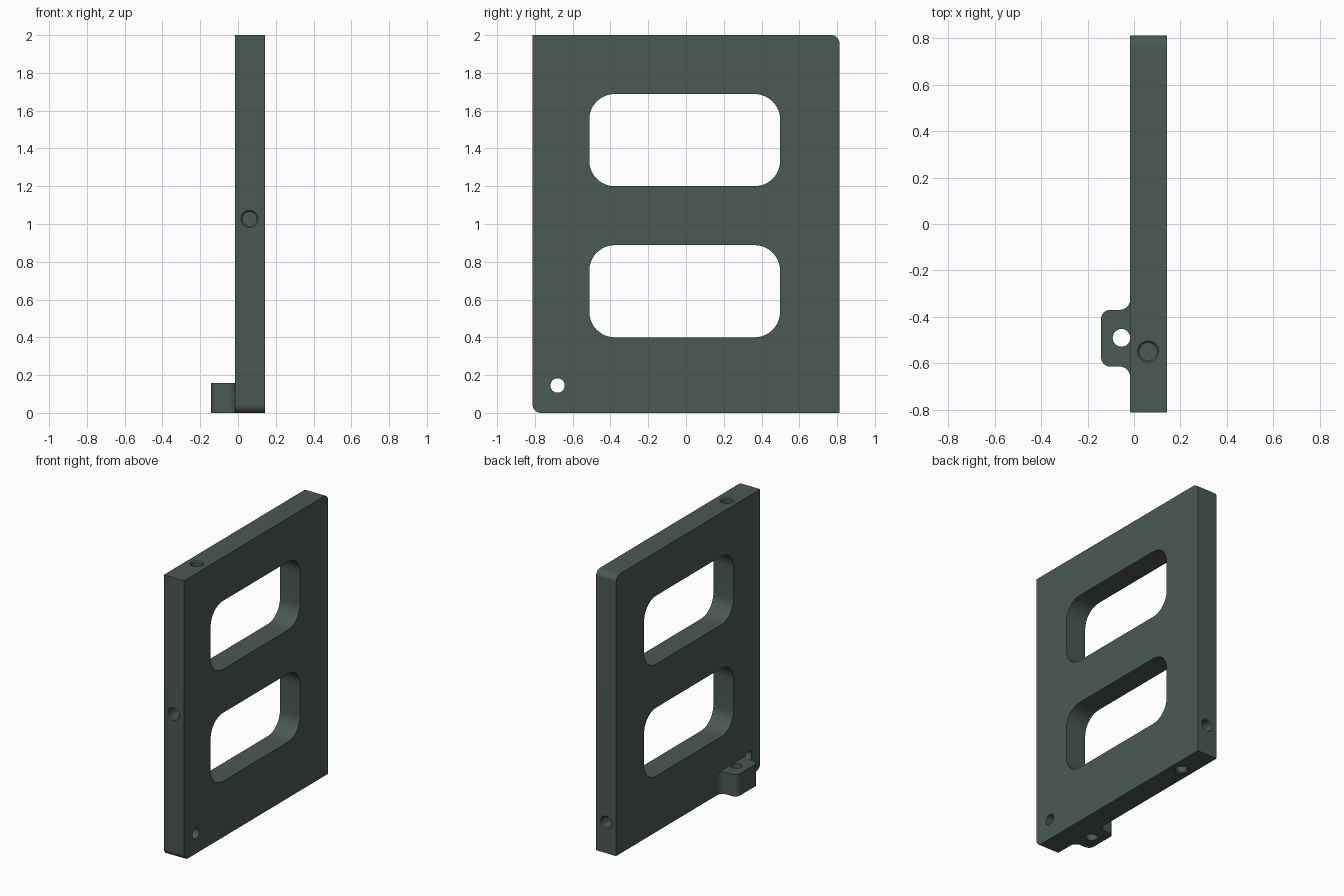
import bpy, bmesh, math
from mathutils import Vector, Matrix

if "Cube" in bpy.data.objects:
    bpy.data.objects.remove(bpy.data.objects["Cube"])

X0, X1 = -0.017, 0.142      # plate thickness range
Y = 0.813                   # plate half depth
XC = 0.061                  # centre of the edge holes


def rounded(corners, steps=12):
    """Outline from (u, v, radius) corners; arcs replace corners with radius > 0."""
    out = []
    n = len(corners)
    for i, (u, v, r) in enumerate(corners):
        p = Vector((u, v))
        if r == 0:
            out.append(p)
            continue
        a = (Vector(corners[i - 1][:2]) - p).normalized()
        b = (Vector(corners[(i + 1) % n][:2]) - p).normalized()
        half = a.angle(b) / 2
        centre = p + (a + b).normalized() * (r / math.sin(half))
        start = p + a * (r / math.tan(half)) - centre
        sweep = start.angle_signed(p + b * (r / math.tan(half)) - centre)
        for k in range(steps + 1):
            t = -sweep * k / steps
            c, s = math.cos(t), math.sin(t)
            out.append(centre + Vector((start.x * c - start.y * s, start.x * s + start.y * c)))
    return out


def make_object(name, bm):
    bmesh.ops.recalc_face_normals(bm, faces=bm.faces)
    me = bpy.data.meshes.new(name)
    bm.to_mesh(me)
    bm.free()
    ob = bpy.data.objects.new(name, me)
    bpy.context.collection.objects.link(ob)
    return ob


def prism(name, outline, axis, lo, hi):
    """Extrude an outline along x (outline is y, z) or z (outline is x, y)."""
    bm = bmesh.new()
    place = (lambda p: (lo, p.x, p.y)) if axis == 'X' else (lambda p: (p.x, p.y, lo))
    face = bm.faces.new([bm.verts.new(place(p)) for p in outline])
    ext = bmesh.ops.extrude_face_region(bm, geom=[face])
    move = Vector((hi - lo, 0, 0)) if axis == 'X' else Vector((0, 0, hi - lo))
    bmesh.ops.translate(bm, vec=move, verts=[g for g in ext['geom'] if isinstance(g, bmesh.types.BMVert)])
    return make_object(name, bm)


def hole(at, inward, rings, seg=32):
    """Round cutter from (depth, radius) rings, running inward from a point."""
    rot = Vector((0, 0, 1)).rotation_difference(Vector(inward)).to_matrix().to_4x4()
    mat = Matrix.Translation(at) @ rot
    bm = bmesh.new()
    loops = [[bm.verts.new(mat @ Vector((r * math.cos(math.tau * i / seg), r * math.sin(math.tau * i / seg), d)))
              for i in range(seg)] for d, r in rings]
    for a, b in zip(loops, loops[1:]):
        for i in range(seg):
            j = (i + 1) % seg
            bm.faces.new((a[i], a[j], b[j], b[i]))
    bm.faces.new(loops[0])
    bm.faces.new(loops[-1])
    return make_object("hole_cutter", bm)


def combine(target, other, operation):
    mod = target.modifiers.new("bool", 'BOOLEAN')
    mod.operation, mod.object, mod.solver = operation, other, 'EXACT'
    bpy.context.view_layer.objects.active = target
    bpy.ops.object.modifier_apply(modifier=mod.name)
    bpy.data.objects.remove(other)


# Plate with two opposite rounded corners
plate = prism("side_plate", rounded([(-Y, 0, 0.045), (Y, 0, 0), (Y, 2, 0.045), (-Y, 2, 0)]), 'X', X0, X1)

# Mounting tab with filleted root
xr = X0 + 0.0005
tab = prism("mounting_tab", rounded([
    (0.03, -0.70, 0), (xr, -0.70, 0), (xr, -0.615, 0.045), (-0.142, -0.615, 0.04),
    (-0.142, -0.37, 0.04), (xr, -0.37, 0.045), (xr, -0.285, 0), (0.03, -0.285, 0)]), 'Z', 0, 0.157)
combine(plate, tab, 'UNION')

# Two rounded windows
for z in (0.40, 1.20):
    box = [(-0.512, z), (0.498, z), (0.498, z + 0.488), (-0.512, z + 0.488)]
    combine(plate, prism("window_cutter", rounded([(*p, 0.135) for p in box]), 'X', -0.3, 0.3), 'DIFFERENCE')

# Through holes: cross hole in the plate, vertical hole in the tab
for at, d in (((-0.3, -0.68, 0.145), (1, 0, 0)), ((-0.054, -0.491, -0.1), (0, 0, 1))):
    combine(plate, hole(at, d, [(0, 0.038), (0.6, 0.038)]), 'DIFFERENCE')

# Blind chamfered holes in the four edges
for at, d in (((XC, -Y, 1.027), (0, 1, 0)), ((XC, Y, 0.22), (0, -1, 0)),
              ((XC, -0.55, 2), (0, 0, -1)), ((XC, 0.55, 0), (0, 0, 1))):
    combine(plate, hole(at, d, [(-0.01, 0.056), (0.008, 0.038), (0.14, 0.038)]), 'DIFFERENCE')

# Colour and shading
mat = bpy.data.materials.new("dark_green_grey")
mat.diffuse_color = (0.07, 0.10, 0.085, 1)
mat.use_nodes = True
mat.node_tree.nodes["Principled BSDF"].inputs["Base Color"].default_value = mat.diffuse_color
plate.data.materials.clear()
plate.data.materials.append(mat)
bpy.ops.object.select_all(action='DESELECT')
plate.select_set(True)
bpy.context.view_layer.objects.active = plate
bpy.ops.object.shade_smooth_by_angle(angle=math.radians(30))
